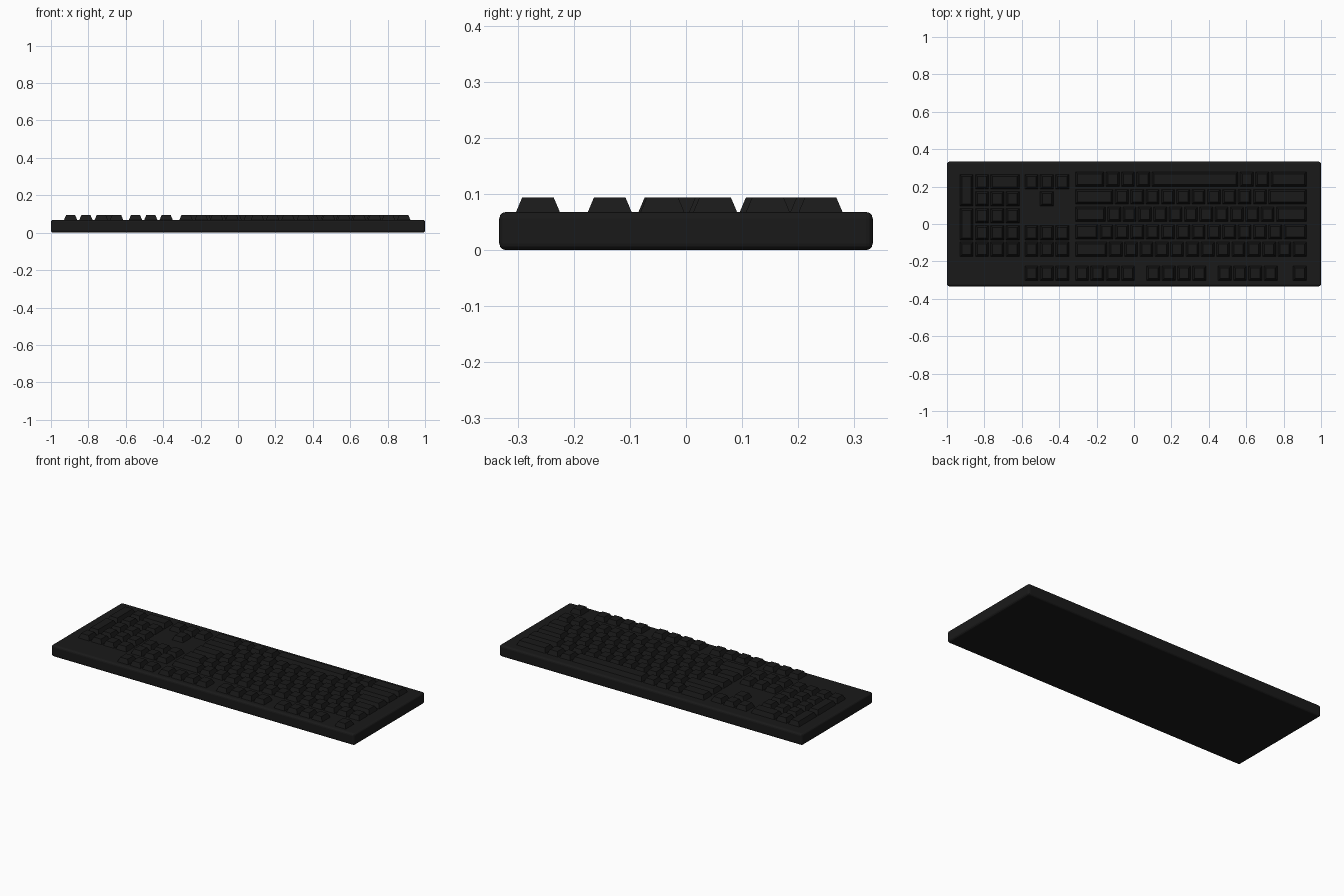
import bpy, bmesh

if "Cube" in bpy.data.objects:
    bpy.data.objects.remove(bpy.data.objects["Cube"])

U = 0.082          # key pitch in x
GAP = 0.011        # space between key feet
TAPER = 0.011      # inset of the key top on each side
BASE, TOP = 0.064, 0.094
DECK = 0.068

mat = bpy.data.materials.new("black_plastic")
mat.diffuse_color = (0.01, 0.01, 0.01, 1)
mat.use_nodes = True
mat.node_tree.nodes["Principled BSDF"].inputs["Base Color"].default_value = mat.diffuse_color


def finish(bm, name):
    bmesh.ops.recalc_face_normals(bm, faces=bm.faces)
    me = bpy.data.meshes.new(name)
    bm.to_mesh(me)
    bm.free()
    ob = bpy.data.objects.new(name, me)
    bpy.context.collection.objects.link(ob)
    me.materials.append(mat)
    return ob


def add_key(bm, x0, x1, yc, depth=0.078):
    """Tapered keycap between cell edges x0 and x1."""
    x0, x1 = x0 + GAP / 2, x1 - GAP / 2
    y0, y1 = yc - depth / 2, yc + depth / 2
    rings = []
    for z, t in ((BASE, 0), (DECK, 0), (TOP, TAPER)):
        rings.append([bm.verts.new(p) for p in (
            (x0 + t, y0 + t, z), (x1 - t, y0 + t, z),
            (x1 - t, y1 - t, z), (x0 + t, y1 - t, z))])
    bm.faces.new(rings[0])
    bm.faces.new(rings[-1])
    for a, b in zip(rings, rings[1:]):
        for i in range(4):
            j = (i + 1) % 4
            bm.faces.new((a[i], a[j], b[j], b[i]))


def add_row(bm, x, yc, widths):
    """Row of keys from left to right; negative widths are gaps."""
    for w in widths:
        if w > 0:
            add_key(bm, x, x + w * U, yc)
        x += abs(w) * U


# case with rounded edges
bm = bmesh.new()
bmesh.ops.create_cube(bm, size=1)
for v in bm.verts:
    v.co = (v.co.x * 2, v.co.y * 0.666, (v.co.z + 0.5) * DECK)
bmesh.ops.bevel(bm, geom=bm.edges[:], offset=0.012, segments=3,
                profile=0.5, affect='EDGES')
finish(bm, "case")

# main typing block
main = [
    [2.2] + [1] * 13,
    [1.6] + [1] * 12 + [1.6],
    [2.1] + [1] * 11 + [2.1],
    [2.6] + [1] * 10 + [2.6],
    [2, 1, 1, 1, 5.75, 1, 1, 2.45],
]
bm = bmesh.new()
for i, widths in enumerate(main):
    add_row(bm, -0.319, -0.136 + 0.094 * i, widths)
finish(bm, "main_keys")

# function row
FY = -0.264
bm = bmesh.new()
add_row(bm, -0.319, FY, [1] * 4 + [-0.65] + [1] * 4 + [-0.65] + [1] * 4 + [-0.9, 1])
finish(bm, "function_keys")

# navigation cluster and arrows
SY = [-0.136 + 0.0903 * i for i in range(5)]
NX = -0.589
bm = bmesh.new()
for y in (FY, SY[0], SY[1], SY[4]):
    add_row(bm, NX, y, [1, 1, 1])
add_row(bm, NX, SY[3], [-1, 1])
finish(bm, "navigation_keys")

# number pad with two tall keys and one wide key
PX = -0.936
bm = bmesh.new()
add_row(bm, PX, SY[0], [1] * 4)
for y in SY[1:4]:
    add_row(bm, PX, y, [-1, 1, 1, 1])
add_row(bm, PX, SY[4], [-1, 1, 2])
for a, b in ((1, 2), (3, 4)):
    add_key(bm, PX, PX + U, (SY[a] + SY[b]) / 2, 0.168)
finish(bm, "number_pad_keys")
